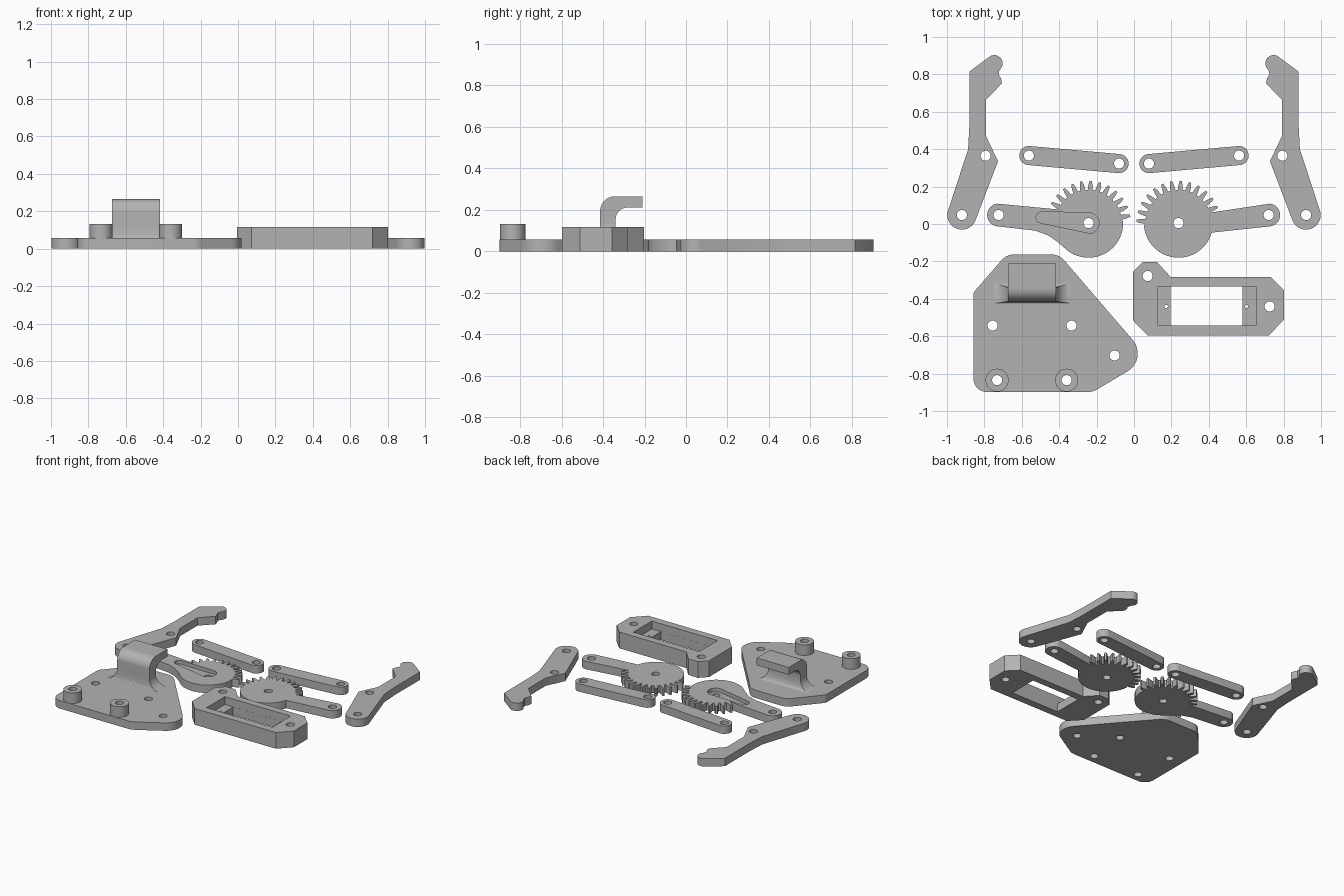
import bpy, bmesh
from math import sin, cos, tan, radians
from mathutils import Vector, Matrix

if "Cube" in bpy.data.objects:
    bpy.data.objects.remove(bpy.data.objects["Cube"])

grey = bpy.data.materials.new("plain grey")
grey.use_nodes = True
grey.diffuse_color = (0.45, 0.45, 0.45, 1)
grey.node_tree.nodes["Principled BSDF"].inputs["Base Color"].default_value = grey.diffuse_color

PLATE = 0.057   # thickness of the flat parts
HOLE = 0.027    # radius of the screw holes


def arc(c, r, a0, a1, n=24):
    return [(c[0] + r * cos(radians(a0 + (a1 - a0) * i / n)),
             c[1] + r * sin(radians(a0 + (a1 - a0) * i / n))) for i in range(n + 1)]


def circle(c, r=HOLE, n=32):
    return arc(c, r, 0, 360, n)[:-1]


def rounded(corners, n=10):
    """Polygon whose corners (x, y, radius) are replaced with arcs."""
    pts = []
    for i, (x, y, r) in enumerate(corners):
        p = Vector((x, y))
        if not r:
            pts.append((x, y))
            continue
        a = (Vector(corners[i - 1][:2]) - p).normalized()
        b = (Vector(corners[(i + 1) % len(corners)][:2]) - p).normalized()
        half = a.angle(b) / 2
        c = p + (a + b).normalized() * r / sin(half)
        s, e = p + a * r / tan(half) - c, p + b * r / tan(half) - c
        pts += [tuple(c + s.lerp(e, k / n).normalized() * r) for k in range(n + 1)]
    return pts


def flip(pts, side):
    return [(x * side, y) for x, y in pts]


def box(x0, x1, y0, y1):
    return [(x0, y0), (x1, y0), (x1, y1), (x0, y1)]


def finish(ob):
    ob.data.materials.clear()
    ob.data.materials.append(grey)
    bpy.ops.object.select_all(action='DESELECT')
    ob.select_set(True)
    bpy.context.view_layer.objects.active = ob
    bpy.ops.object.shade_smooth_by_angle(angle=radians(30))
    return ob


def evaluated_mesh(ob):
    bpy.context.view_layer.update()
    deps = bpy.context.evaluated_depsgraph_get()
    return bpy.data.meshes.new_from_object(ob.evaluated_get(deps))


def prism(name, loops, z0, z1, matrix=None):
    """Extrude an outline, with any inner loops left as holes."""
    cu = bpy.data.curves.new(name, 'CURVE')
    cu.dimensions = '2D'
    cu.fill_mode = 'BOTH'
    cu.extrude = (z1 - z0) / 2
    for loop in loops:
        sp = cu.splines.new('POLY')
        sp.points.add(len(loop) - 1)
        for q, (x, y) in zip(sp.points, loop):
            q.co = (x, y, 0, 1)
        sp.use_cyclic_u = True
    tmp = bpy.data.objects.new("outline", cu)
    bpy.context.collection.objects.link(tmp)
    me = evaluated_mesh(tmp)
    bpy.data.objects.remove(tmp)
    me.transform(Matrix.Translation((0, 0, (z0 + z1) / 2)))
    if matrix:
        me.transform(matrix)
    bm = bmesh.new()
    bm.from_mesh(me)
    bmesh.ops.remove_doubles(bm, verts=bm.verts, dist=1e-5)
    bmesh.ops.recalc_face_normals(bm, faces=bm.faces)
    bm.to_mesh(me)
    bm.free()
    ob = bpy.data.objects.new(name, me)
    bpy.context.collection.objects.link(ob)
    return finish(ob)


def cut(ob, loop, z0, z1):
    """Sink a pocket into a part."""
    tool = prism("pocket_cutter", [loop], z0, z1)
    mod = ob.modifiers.new("pocket", 'BOOLEAN')
    mod.operation, mod.solver, mod.object = 'DIFFERENCE', 'EXACT', tool
    me = evaluated_mesh(ob)
    ob.modifiers.clear()
    ob.data = me
    bpy.data.objects.remove(tool)
    finish(ob)


def gear_arm(name, side, c, first, count, arm_end, gear_end, blend):
    """Part-toothed gear with a lever arm."""
    pts = arc(arm_end, 0.061, -84, 84)
    for i in range(count):
        a = first + i * 360 / 28
        for da, r in ((-4.4, .178), (-3, .205), (-1.5, .226), (1.5, .226), (3, .205), (4.4, .178)):
            t = radians(a + da)
            pts.append((c[0] + r * cos(t), c[1] + r * sin(t)))
    pts += arc(c, 0.185, first + count * 360 / 28 - 6, gear_end, 36) + blend
    return prism(name, [flip(l, side) for l in (pts, circle(c), circle(arm_end))], 0, PLATE)


# Fingers and links, mirrored in pairs
finger = (arc((.92, .048), .078, 203, 382)
          + [(.887, .4), (.88, .53), (.88, .815)]
          + arc((.747, .858), .045, 62, 200, 14)
          + [(.72, .82), (.724, .80), (.711, .778), (.706, .752),
             (.79, .665), (.79, .468), (.727, .335)])
a, b = (.08, .323), (.562, .366)
link = arc(a, .051, 95, 275) + arc(b, .051, -85, 95)
for side, word in ((1, "left"), (-1, "right")):
    prism(word + "_finger", [flip(l, side) for l in
          (finger, circle((.92, .048)), circle((.793, .365)))], 0, PLATE)
    prism(word + "_link", [flip(l, side) for l in (link, circle(a), circle(b))], 0, PLATE)

# Plain gear, and driven gear with a pocket for the drive lever
gear_arm("left_gear_arm", 1, (.238, .005), 22.7, 13, (.72, .048), 344, [])
driven = gear_arm("right_gear_arm", -1, (.243, .005), 28.6, 12, (.724, .048), 309,
                  [(.41, -.095), (.46, -.06), (.53, -.035)])
slot = arc((.243, .005), .056, 100, 260) + arc((.494, .035), .03, -80, 93)
cut(driven, flip(slot, -1), .03, .1)

# Base plate with two standoffs
bosses = [(-.732, -.835), (-.36, -.835)]
base = rounded([(-.858, -.898, .07), (-.22, -.898, .1), (.079, -.72, .11),
                (-.4, -.163, .09), (-.682, -.163, .09), (-.858, -.366, .03)])
screws = [(-.756, -.543), (-.334, -.543), (-.104, -.703)]
prism("base_plate", [base] + [circle(p) for p in screws + bosses], 0, PLATE)
for p, word in zip(bosses, ("right", "left")):
    prism(word + "_standoff", [circle(p, .0615), circle(p)], PLATE, .133)

# Hook rising from the base plate; its profile lies in the y-z plane
hook = rounded([(-.414, PLATE, 0), (-.34, PLATE, 0), (-.34, .212, .06),
                (-.21, .212, 0), (-.21, .265, 0), (-.414, .265, .07)])
to_yz = Matrix(((0, 0, 1, 0), (1, 0, 0, 0), (0, 1, 0, 0), (0, 0, 0, 1)))
prism("hook", [hook], -.673, -.416, to_yz)

# Flared foot of the hook: concave loft from the plate to the stem
bm = bmesh.new()
rings = []
steps = 8
for i in range(steps + 1):
    t = radians(90 * i / steps)
    k, z = 1 - sin(t), PLATE + .075 * (1 - cos(t))
    loop = box(-.673 - .077 * k, -.416 + .077 * k, -.414 - .011 * k, -.34 + .025 * k)
    rings.append([bm.verts.new((x, y, z)) for x, y in loop])
for lo, hi in zip(rings, rings[1:]):
    for j in range(4):
        bm.faces.new((lo[j], lo[(j + 1) % 4], hi[(j + 1) % 4], hi[j]))
bm.faces.new(rings[0][::-1])
bm.faces.new(rings[-1])
foot_mesh = bpy.data.meshes.new("hook_foot")
bm.to_mesh(foot_mesh)
bm.free()
foot = bpy.data.objects.new("hook_foot", foot_mesh)
bpy.context.collection.objects.link(foot)
finish(foot)

# Motor holder: thick frame, open window and a stepped pocket with pilot holes
frame = [(-.005, -.254), (.046, -.203), (.123, -.203), (.196, -.283), (.73, -.283),
         (.803, -.356), (.803, -.51), (.72, -.597), (.073, -.597), (-.005, -.516)]
holder = prism("motor_holder", [frame, circle((.073, -.278)), circle((.725, -.441)),
                                circle((.172, -.441), .009, 16), circle((.602, -.441), .009, 16),
                                box(.196, .58, -.543, -.334)], 0, .117)
cut(holder, box(.129, .653, -.5435, -.3335), .06, .2)
